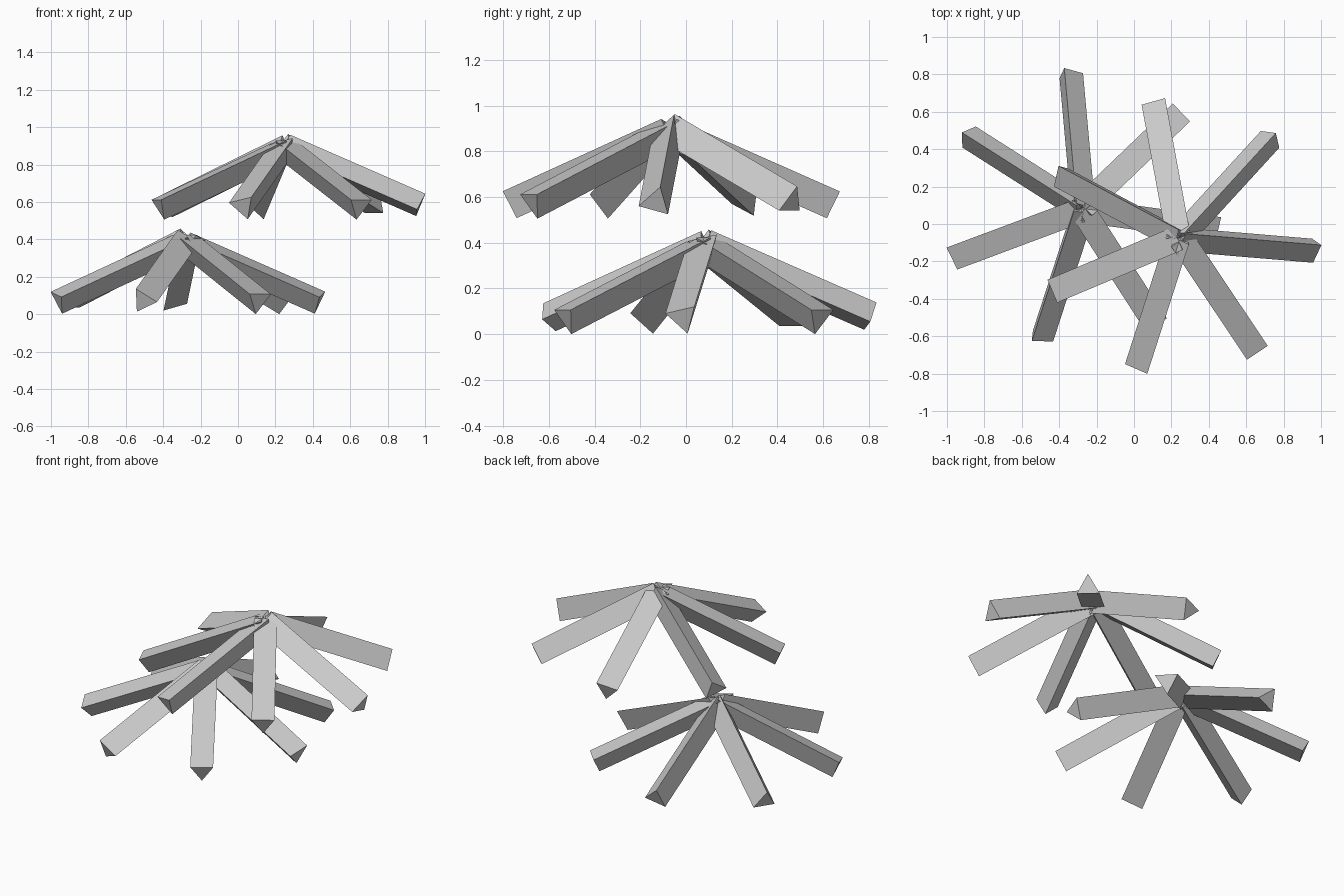
import bpy
import bmesh
from math import sin, cos, radians
from mathutils import Vector

cube = bpy.data.objects.get("Cube")
if cube:
    bpy.data.objects.remove(cube, do_unlink=True)

LENGTH, RADIUS, DROOP = 0.792, 0.077, radians(23.5)

grey = bpy.data.materials.new("plain_grey")
grey.use_nodes = True
colour = (0.6, 0.6, 0.6, 1)
grey.diffuse_color = colour
grey.node_tree.nodes["Principled BSDF"].inputs["Base Color"].default_value = colour


def leaf(name, origin, heading, roll):
    """Three-sided bar sloping down and outwards from origin."""
    h = radians(heading)
    axis = Vector((cos(h) * cos(DROOP), sin(h) * cos(DROOP), -sin(DROOP)))
    side = Vector((-sin(h), cos(h), 0))
    up = axis.cross(side)
    bm = bmesh.new()
    rings = []
    for along in (0, LENGTH):
        ring = []
        for i in range(3):
            a = radians(roll + 120 * i)
            offset = (up * cos(a) + side * sin(a)) * RADIUS
            ring.append(bm.verts.new(axis * along + offset))
        rings.append(ring)
    start, end = rings
    bm.faces.new(start)
    bm.faces.new(end)
    for i in range(3):
        j = (i + 1) % 3
        bm.faces.new((start[i], start[j], end[j], end[i]))
    bmesh.ops.recalc_face_normals(bm, faces=bm.faces)
    mesh = bpy.data.meshes.new(name)
    bm.to_mesh(mesh)
    bm.free()
    mesh.materials.append(grey)
    obj = bpy.data.objects.new(name, mesh)
    obj.location = origin
    bpy.context.collection.objects.link(obj)


# Heading and roll of the seven leaves in a whorl
LEAVES = [(-4.8, 17), (47.5, 0), (100.5, -47), (152, -25),
          (202.8, 60), (252.2, 46), (303.8, 60)]


def whorl(name, origin, turn):
    for n, (heading, roll) in enumerate(LEAVES, 1):
        leaf(f"{name}_leaf_{n}", origin, heading + turn, roll)


# Two identical whorls, the lower one turned
whorl("upper", (0.247, -0.072, 0.892), 0)
whorl("lower", (-0.282, 0.083, 0.387), 100)
